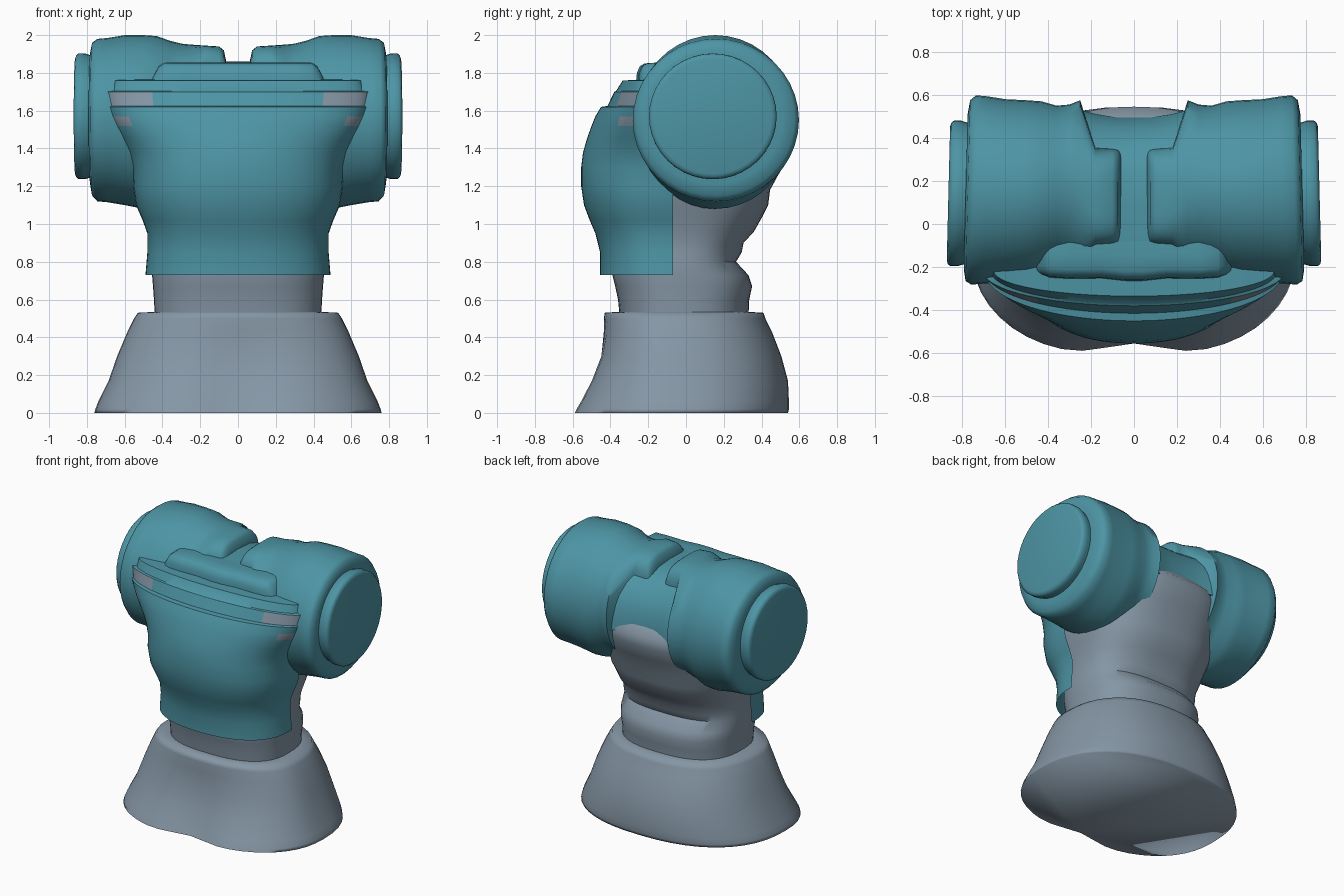
import bpy, bmesh, math


def material(name, rgb):
    m = bpy.data.materials.new(name)
    m.diffuse_color = (*rgb, 1)
    return m


TEAL = material("teal", (0.075, 0.30, 0.375))
GREY = material("blue_grey", (0.235, 0.305, 0.375))


def finish(name, bm, mats, angle=35):
    bmesh.ops.recalc_face_normals(bm, faces=bm.faces)
    me = bpy.data.meshes.new(name)
    bm.to_mesh(me)
    bm.free()
    ob = bpy.data.objects.new(name, me)
    bpy.context.collection.objects.link(ob)
    for m in mats:
        me.materials.append(m)
    bpy.ops.object.select_all(action='DESELECT')
    ob.select_set(True)
    bpy.context.view_layer.objects.active = ob
    bpy.ops.object.shade_smooth_by_angle(angle=math.radians(angle))
    return ob


def loft(rings, closed=True, caps=True):
    bm = bmesh.new()
    vs = [[bm.verts.new(p) for p in r] for r in rings]
    n = len(vs[0])
    for a, b in zip(vs, vs[1:]):
        for i in range(n if closed else n - 1):
            j = (i + 1) % n
            bm.faces.new((a[i], a[j], b[j], b[i]))
    if caps:
        bm.faces.new(vs[0])
        bm.faces.new(vs[-1])
    return bm


def spow(v, p):
    return math.copysign(abs(v) ** p, v)


def body_ring(z, a, front, back, mid, dent=0, n=48, p=0.85):
    """Horizontal oval with its own front and back depth and a front dent."""
    pts = []
    for i in range(n):
        t = 2 * math.pi * i / n
        x, s = a * spow(math.cos(t), p), spow(math.sin(t), p)
        y = mid + s * ((back - mid) if s > 0 else (mid - front))
        if s < 0:
            y += dent * math.exp(-(x / 0.2) ** 2)
        pts.append((x, y, z))
    return pts


# Flared skirt with a soft rim top and bottom
skirt = [(0, .76, -.62, .54, .065), (.02, .755, -.61, .545, .065), (.06, .74, -.585, .545, .06),
         (.17, .685, -.525, .54, .045), (.30, .64, -.47, .505, .03), (.43, .585, -.445, .455, .01),
         (.50, .55, -.435, .42, 0), (.53, .53, -.43, .41, 0), (.535, .44, -.36, .33, 0)]
finish("skirt", loft([body_ring(z, a, f, b, -.08, d) for z, a, f, b, d in skirt]), [GREY], 110)

# Torso core
torso = [(.50, .44, -.35, .33), (.60, .445, -.36, .335), (.67, .45, -.375, .35), (.73, .455, -.39, .33),
         (.80, .455, -.39, .265), (.85, .45, -.40, .295), (.90, .45, -.40, .305), (.96, .46, -.41, .36),
         (1.04, .48, -.43, .405), (1.10, .50, -.45, .435), (1.18, .52, -.46, .445), (1.30, .535, -.46, .51),
         (1.40, .54, -.46, .545), (1.47, .54, -.44, .545), (1.52, .54, -.42, .50),
         (1.58, .54, -.38, .45), (1.68, .50, -.32, .38)]
finish("torso", loft([body_ring(z, a, f, b, -.04, p=.78) for z, a, f, b in torso]), [GREY], 50)


# Chest plate: open shell wrapping the front
def chest_ring(z, a, front, edge, p, n=40):
    ts = [math.pi * (i / n - .5) for i in range(n + 1)]
    return [(a * spow(math.sin(t), min(1, p + .15)),
             edge - (edge - front) * abs(math.cos(t)) ** p, z) for t in ts]


chest = [(.73, .49, -.455, -.07, .75), (.85, .48, -.455, -.07, .75), (.95, .48, -.48, -.07, .75),
         (1.02, .505, -.51, -.07, .75), (1.10, .54, -.54, -.07, .75), (1.20, .555, -.555, -.07, .75),
         (1.30, .56, -.555, -.09, .8), (1.38, .585, -.545, -.12, .85), (1.45, .62, -.525, -.16, .9),
         (1.52, .655, -.50, -.20, .95), (1.57, .68, -.48, -.21, 1), (1.62, .695, -.45, -.22, 1),
         (1.625, .69, -.415, -.22, 1), (1.70, .70, -.38, -.22, 1), (1.705, .665, -.37, -.22, 1),
         (1.76, .65, -.335, -.22, 1), (1.765, .60, -.2, -.19, 1)]
bm = loft([chest_ring(*r) for r in chest], closed=False, caps=False)
for f in bm.faces:      # grey slots near the upper corners
    c = f.calc_center_median()
    f.material_index = int((1.64 < c.z < 1.69 and abs(c.x) > .44) or (1.53 < c.z < 1.56 and abs(c.x) > .57))
finish("chest_plate", bm, [TEAL, GREY])


# Collar: side profile (y, z) swept across the width; stations are (x, back shift, drop)
def sweep(name, prof, half):
    st = [(-x, d, h) for x, d, h in reversed(half)] + half
    finish(name, loft([[(x, y + d, z - h) for y, z in prof] for x, d, h in st]), [TEAL], 45)


sweep("front_collar", [(-.20, 1.6), (-.27, 1.70), (-.26, 1.80), (-.245, 1.835), (-.22, 1.85), (-.15, 1.855),
                       (-.05, 1.85), (0, 1.6)],
      [(.04, 0, 0), (.15, .012, 0), (.30, .01, 0), (.39, .015, 0), (.42, .025, .02), (.46, .03, .09)])
sweep("back_collar", [(-.1, 1.5), (-.1, 1.85), (.1, 1.86), (.24, 1.85), (.33, 1.82), (.40, 1.765),
                      (.455, 1.69), (.485, 1.62), (.505, 1.53), (.51, 1.45), (.4, 1.44)],
      [(.08, -.01, 0), (.18, .005, 0), (.26, .025, 0)])


# Shoulder barrels and their end caps, lofted sideways
def side_ring(s, x, cy, cz, ry, rz, p=1.0, n=40):
    pts = []
    for i in range(n):
        t = 2 * math.pi * i / n
        y = cy + ry * spow(math.cos(t), p)
        tilt = -.025 * (y - .15) if x > .6 else 0
        pts.append((s * (x + tilt), y, cz + rz * spow(math.sin(t), p)))
    return pts


barrel = [(.06, .125, 1.74, .21, .11, .6), (.075, .125, 1.74, .22, .18, .6), (.10, .125, 1.74, .225, .20, .6),
          (.18, .125, 1.74, .23, .205, .6), (.25, .17, 1.55, .405, .40), (.30, .17, 1.55, .385, .405),
          (.36, .165, 1.545, .385, .425), (.43, .16, 1.54, .41, .455), (.50, .155, 1.54, .42, .46),
          (.60, .155, 1.55, .425, .45), (.69, .158, 1.55, .435, .435), (.745, .158, 1.55, .44, .43),
          (.772, .155, 1.555, .42, .405), (.782, .15, 1.56, .36, .35)]
cap = [(.74, .142, 1.57, .325, .325), (.785, .142, 1.57, .33, .325), (.81, .142, 1.57, .338, .333),
       (.845, .142, 1.57, .338, .332), (.857, .142, 1.57, .328, .32), (.862, .142, 1.57, .31, .305)]
for s, side in ((-1, "left"), (1, "right")):
    finish(side + "_shoulder", loft([side_ring(s, *r) for r in barrel]), [TEAL], 75)
    finish(side + "_shoulder_cap", loft([side_ring(s, *r) for r in cap]), [TEAL], 50)
